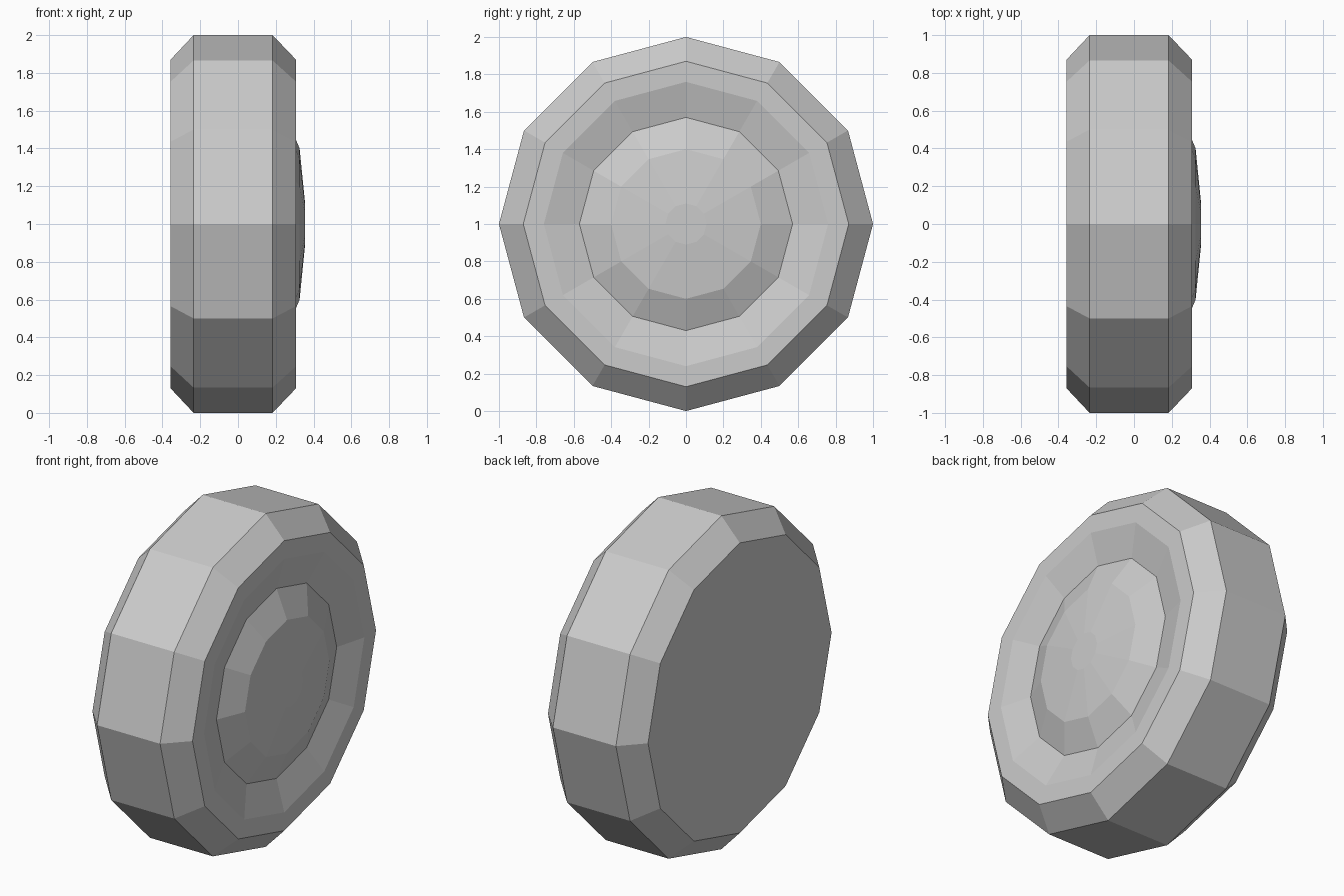
import bpy, bmesh
from math import sin, cos, pi

if "Cube" in bpy.data.objects:
    bpy.data.objects.remove(bpy.data.objects["Cube"])

SIDES = 12
CENTRE_Z = 1.0

# (x, radius) from the flat back, over the tread, to the domed hub
PROFILE = [
    (-0.357, 0.87), (-0.235, 1.0),   # back bevel
    (0.183, 1.0), (0.307, 0.87),     # tread and front bevel
    (0.307, 0.76),                   # flat rim
    (0.256, 0.57),                   # groove
    (0.326, 0.40), (0.355, 0.11),    # hub dome
]


def lathe_x(name, profile, sides, z):
    """Revolve a profile about the x axis and cap both ends."""
    bm = bmesh.new()
    rings = [[bm.verts.new((x, r * sin(2 * pi * i / sides), z + r * cos(2 * pi * i / sides)))
              for i in range(sides)] for x, r in profile]
    for a, b in zip(rings, rings[1:]):
        for i in range(sides):
            j = (i + 1) % sides
            bm.faces.new((a[i], a[j], b[j], b[i]))
    bm.faces.new(rings[0])
    bm.faces.new(rings[-1])
    bmesh.ops.recalc_face_normals(bm, faces=bm.faces)
    mesh = bpy.data.meshes.new(name)
    bm.to_mesh(mesh)
    bm.free()
    obj = bpy.data.objects.new(name, mesh)
    bpy.context.collection.objects.link(obj)
    return obj


# Wheel with tread, rim groove and hub
lathe_x("wheel", PROFILE, SIDES, CENTRE_Z)
